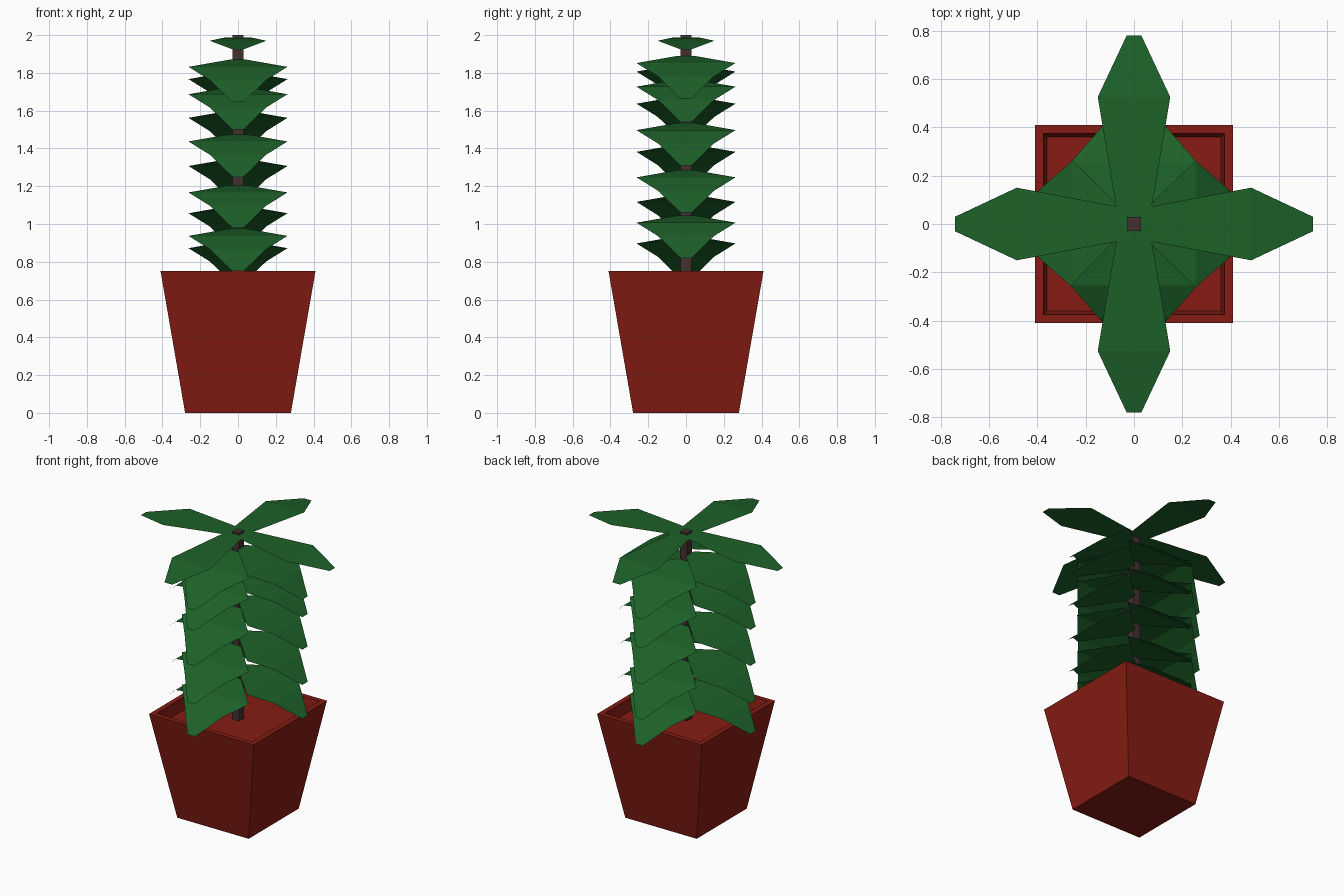
import bpy, bmesh
from math import pi
from mathutils import Matrix

if "Cube" in bpy.data.objects:
    bpy.data.objects.remove(bpy.data.objects["Cube"])


def material(name, rgb):
    m = bpy.data.materials.new(name)
    m.diffuse_color = (*rgb, 1)
    m.use_nodes = True
    m.node_tree.nodes["Principled BSDF"].inputs["Base Color"].default_value = m.diffuse_color
    return m


RED = material("pot red", (0.24, 0.012, 0.007))
GREEN = material("leaf green", (0.012, 0.12, 0.022))
BROWN = material("stem brown", (0.06, 0.03, 0.03))


def make_object(name, bm, mat):
    me = bpy.data.meshes.new(name)
    bm.to_mesh(me)
    bm.free()
    me.materials.append(mat)
    ob = bpy.data.objects.new(name, me)
    bpy.context.collection.objects.link(ob)
    return ob


def square_loft(name, rings, mat):
    """Square rings (half width, z) joined in order, capped at both ends."""
    bm = bmesh.new()
    loops = [[bm.verts.new((sx * w, sy * w, z))
              for sx, sy in ((-1, -1), (1, -1), (1, 1), (-1, 1))] for w, z in rings]
    for a, b in zip(loops, loops[1:]):
        for i in range(4):
            j = (i + 1) % 4
            bm.faces.new((a[i], a[j], b[j], b[i]))
    bm.faces.new(loops[0][::-1])
    bm.faces.new(loops[-1])
    return make_object(name, bm, mat)


def leaf(name, profile, z, angle):
    """Folded strip from (distance, half width, height) stations, pointing along angle."""
    bm = bmesh.new()
    rows = [(bm.verts.new((r, -w, z + h)), bm.verts.new((r, w, z + h)))
            for r, w, h in profile]
    for (a, b), (c, d) in zip(rows, rows[1:]):
        bm.faces.new((a, c, d, b))
    bm.transform(Matrix.Rotation(angle, 4, "Z"))
    return make_object(name, bm, GREEN)


# Tapered square pot with recessed soil, and square stem
square_loft("pot", [(0.28, 0), (0.41, 0.75), (0.375, 0.75), (0.36, 0.67)], RED)
square_loft("stem", [(0.028, 0.67), (0.028, 2.0)], BROWN)

# Drooping side leaves: tip heights of each tier, per direction
DROOP = [(0.03, 0.045, 0.225), (0.255, 0.262, 0.187), (0.385, 0.148, 0.116), (0.525, 0.03, 0)]
TIERS = {
    "right": (0, (1.665, 1.54, 1.31, 1.06, 0.82)),
    "back": (pi / 2, (1.58, 1.375, 1.12, 0.87, 0.685)),
    "left": (pi, (1.62, 1.45, 1.195, 0.93, 0.71)),
    "front": (-pi / 2, (1.645, 1.50, 1.25, 0.98, 0.75)),
}
for side, (angle, tips) in TIERS.items():
    for i, z in enumerate(tips):
        leaf(f"{side}_leaf_{i + 1}", DROOP, z, angle)
    # Long crown leaf on top
    s = 0.04 if side in ("front", "back") else 0
    crown = [(0.01, 0.062, 0.063), (0.12, 0.082, 0.06),
             (0.485 + s, 0.15, 0.045), (0.74 + s, 0.03, 0)]
    leaf(f"{side}_crown_leaf", crown, 1.925, angle)
